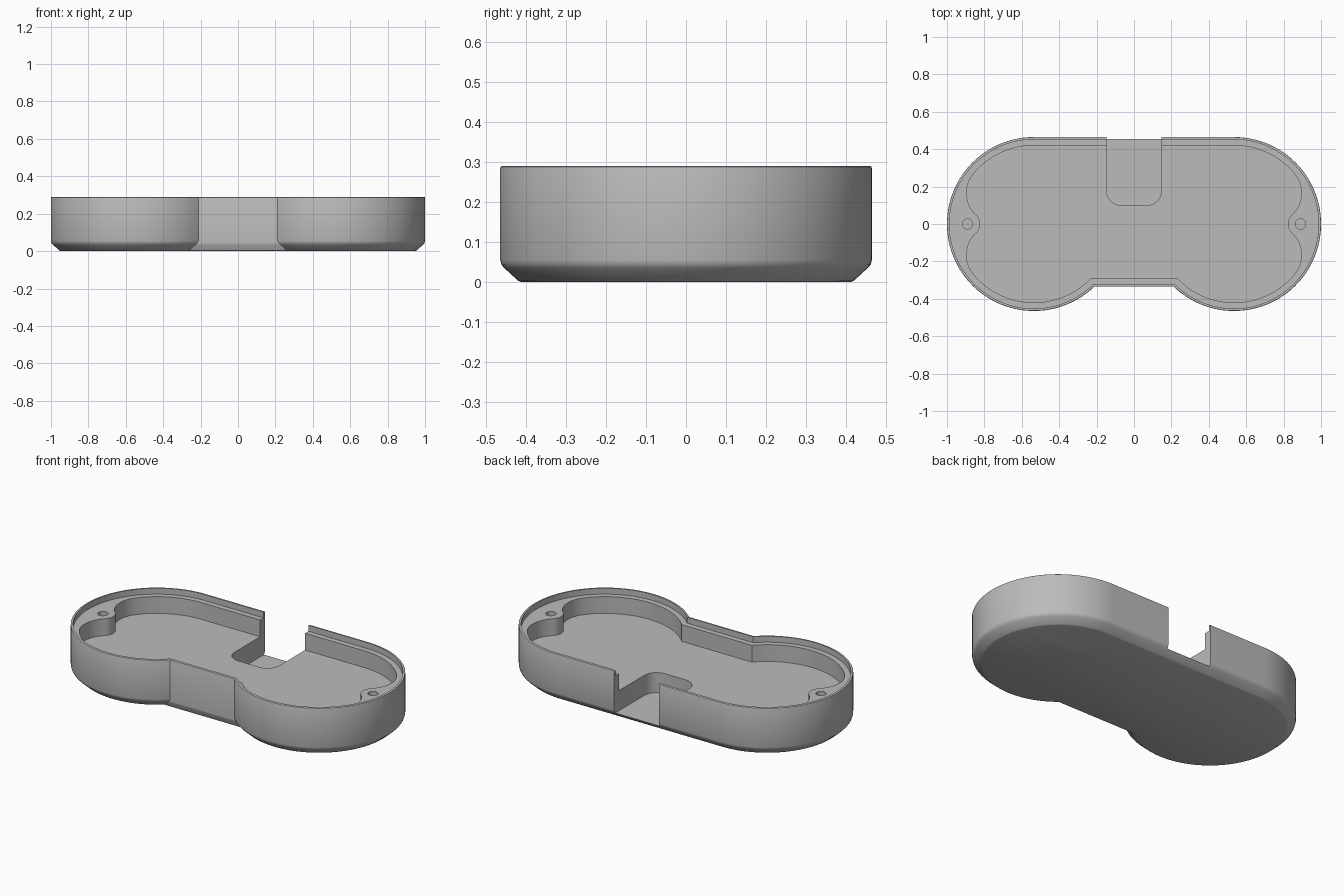
import bpy
import bmesh
from math import sin, cos, asin, atan2, sqrt, pi, radians

cube = bpy.data.objects.get("Cube")
if cube:
    bpy.data.objects.remove(cube, do_unlink=True)

LOBE_X, LOBE_R, BRIDGE_Y = 0.535, 0.465, 0.335
BOSS_X, BOSS_R, FILLET_R = 0.89, 0.067, 0.16
TOP, LEDGE, FLOOR, NOTCH_FLOOR = 0.29, 0.255, 0.155, 0.035

grey = bpy.data.materials.new("plain_grey")
grey.use_nodes = True
grey.diffuse_color = (0.5, 0.5, 0.5, 1)
grey.node_tree.nodes["Principled BSDF"].inputs["Base Color"].default_value = (0.5, 0.5, 0.5, 1)


def arc(cx, cy, r, start, end, steps):
    angles = [start + (end - start) * i / steps for i in range(steps + 1)]
    return [(cx + r * cos(a), cy + r * sin(a)) for a in angles]


def mirrored(half):
    """Close a +x half outline with its -x reflection."""
    return half + [(-x, y) for x, y in reversed(half)]


def two_lobes(inset, front_inset):
    r = LOBE_R - inset
    corner = -pi + asin((BRIDGE_Y - front_inset) / r)
    return mirrored(arc(LOBE_X, 0, r, pi / 2, corner, 64))


def pocket_outline(inset):
    """Two lobes with a filleted screw boss bulging in at each end."""
    r = LOBE_R - inset
    d, a, b = BOSS_X - LOBE_X, r - FILLET_R, BOSS_R + FILLET_R
    fx = (a * a - b * b + d * d) / (2 * d)
    fy = sqrt(a * a - fx * fx)
    tangent = atan2(fy, fx)
    to_boss = atan2(-fy, d - fx)
    corner = -pi + asin((BRIDGE_Y - inset) / r)
    upper = arc(LOBE_X, 0, r, pi / 2, tangent, 20)
    upper += arc(LOBE_X + fx, fy, FILLET_R, tangent, to_boss, 16)[1:]
    boss = arc(BOSS_X, 0, BOSS_R, to_boss + pi, pi - to_boss, 14)[1:]
    fillet = arc(LOBE_X + fx, -fy, FILLET_R, -to_boss, -tangent, 16)[1:]
    lower = arc(LOBE_X, 0, r, -tangent, corner, 36)[1:]
    return mirrored(upper + boss + fillet + lower)


def loft(name, layers):
    """Solid through a stack of (outline, z) layers with equal point counts."""
    bm = bmesh.new()
    rings = [[bm.verts.new((x, y, z)) for x, y in pts] for pts, z in layers]
    for low, high in zip(rings, rings[1:]):
        for i in range(len(low)):
            j = (i + 1) % len(low)
            bm.faces.new((low[i], low[j], high[j], high[i]))
    bm.faces.new(rings[0])
    bm.faces.new(rings[-1])
    bmesh.ops.recalc_face_normals(bm, faces=bm.faces)
    mesh = bpy.data.meshes.new(name)
    bm.to_mesh(mesh)
    bm.free()
    mesh.materials.append(grey)
    obj = bpy.data.objects.new(name, mesh)
    bpy.context.collection.objects.link(obj)
    return obj


def prism(name, outline, bottom, top=0.4):
    return loft(name, [(outline, bottom), (outline, top)])


# Outer shell: softened bottom chamfer, straight wall, eased rim
profile = [(0.052, 0), (0.045, 0.003), (0.01, 0.035), (0.003, 0.043),
           (0, 0.055), (0, TOP - 0.005), (0.001, TOP - 0.002), (0.004, TOP)]
shell = loft("case_shell", [
    (two_lobes(i, i if z > 0.1 else max(0, i - 0.03)), z) for i, z in profile])

# Cutters: lid recess, main pocket, rear notch, screw holes
notch = arc(0.068, 0.18, 0.08, 0, -pi / 2, 10)
cutters = [
    prism("lid_recess_cutter", two_lobes(0.013, 0.013), LEDGE),
    prism("pocket_cutter", pocket_outline(0.045), FLOOR),
    prism("notch_cutter", mirrored([(0.148, 0.6)] + notch), NOTCH_FLOOR),
]
for side in (-1, 1):
    circle = arc(side * BOSS_X, 0, 0.028, 0, 2 * pi, 24)[:-1]
    cutters.append(prism("screw_hole_cutter", circle, 0.1))

bpy.ops.object.select_all(action='DESELECT')
bpy.context.view_layer.objects.active = shell
shell.select_set(True)
for cutter in cutters:
    cutter.hide_render = True
    mod = shell.modifiers.new("cut", 'BOOLEAN')
    mod.operation = 'DIFFERENCE'
    mod.solver = 'EXACT'
    mod.object = cutter
    bpy.ops.object.modifier_apply(modifier=mod.name)
    bpy.data.objects.remove(cutter, do_unlink=True)

bpy.ops.object.shade_smooth_by_angle(angle=radians(30))
